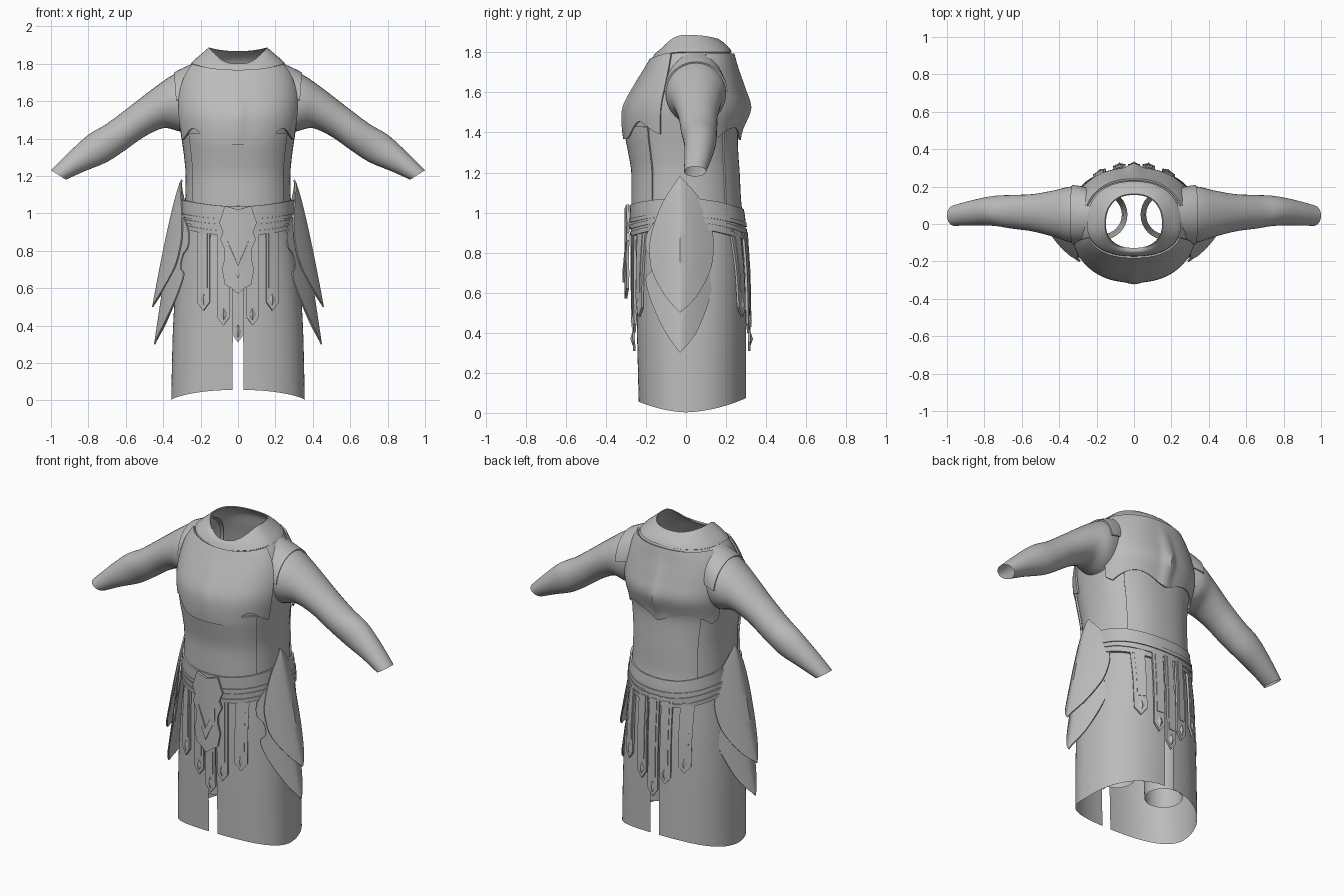
import bpy, bmesh, math
from math import sin, cos, pi, exp

old = bpy.data.objects.get("Cube")
if old:
    bpy.data.objects.remove(old, do_unlink=True)

grey = bpy.data.materials.new("plain grey")
grey.use_nodes = True
tone = (0.5, 0.5, 0.5, 1)
grey.diffuse_color = tone
grey.node_tree.nodes["Principled BSDF"].inputs["Base Color"].default_value = tone
parts = []


def sheet(name, rows, thick=0.0, closed=False):
    """Surface through rows of points, optionally thickened."""
    bm = bmesh.new()
    grid = [[bm.verts.new(p) for p in row] for row in rows]
    n = len(rows[0])
    for low, high in zip(grid, grid[1:]):
        for c in range(n if closed else n - 1):
            d = (c + 1) % n
            bm.faces.new((low[c], low[d], high[d], high[c]))
    bmesh.ops.remove_doubles(bm, verts=bm.verts[:], dist=0.0005)
    mesh = bpy.data.meshes.new(name)
    bm.to_mesh(mesh)
    bm.free()
    mesh.materials.append(grey)
    ob = bpy.data.objects.new(name, mesh)
    bpy.context.collection.objects.link(ob)
    if thick:
        mod = ob.modifiers.new("thickness", "SOLIDIFY")
        mod.thickness = thick
        mod.offset = 0
    parts.append(ob)
    return ob


def spread(a, b, n):
    return [a + (b - a) * i / n for i in range(n + 1)]


def sample(rows, t):
    """Smooth curve through table rows at fractional index t."""
    last = len(rows) - 1
    i = max(0, min(last - 1, int(t)))
    f = t - i
    quad = zip(rows[max(0, i - 1)], rows[i], rows[i + 1], rows[min(last, i + 2)])
    return [q + f * (r - p) / 2 + f * f * (p - 2.5 * q + 2 * r - s / 2)
            + f ** 3 * (1.5 * (q - r) + (s - p) / 2) for p, q, r, s in quad]


def at_height(rows, v):
    i = 0
    while i < len(rows) - 2 and v > rows[i + 1][0]:
        i += 1
    return sample(rows, i + (v - rows[i][0]) / (rows[i + 1][0] - rows[i][0]))


def power(s, e=0.87):
    return math.copysign(abs(s) ** e, s)


# height, half width, front, back, front lift, back lift
TORSO = [
    (.85, .29, -.25, .275, 0, 0), (.95, .287, -.258, .278, 0, 0),
    (1.05, .283, -.262, .265, 0, 0), (1.2, .28, -.262, .257, 0, 0),
    (1.3, .288, -.278, .25, 0, 0), (1.4, .302, -.295, .25, 0, 0),
    (1.52, .32, -.29, .285, 0, 0), (1.62, .32, -.245, .265, 0, 0),
    (1.72, .295, -.195, .24, -.01, 0), (1.8, .245, -.165, .222, -.035, 0),
    (1.85, .19, -.145, .19, -.055, -.01), (1.885, .15, -.128, .155, -.09, -.02)]
SKIRT = [(0, .357, -.235, .3), (.4, .347, -.245, .3),
         (.7, .325, -.25, .295), (.95, .292, -.25, .28)]


def torso(a, v, off=0.0):
    """Point on the torso; angle 0 is the front, growing to the left."""
    z, w, yf, yb, df, db = at_height(TORSO, v)
    c = cos(a)
    y = yf - off if c > 0 else yb + off
    lift = (df if c > 0 else db) * c * c
    return ((w + off) * power(sin(a)), y * abs(power(c)), z + lift)


def wrap(name, a0, a1, low, high, off, thick=0.01, cols=48, n=16, ridge=0.0):
    """Plate lying on the torso between two edge curves."""
    rows = []
    mid = (a0 + a1) / 2
    for f in spread(0, 1, n):
        row = []
        for a in spread(a0, a1, cols):
            v = low(a) + (high(a) - low(a)) * f
            crest = ridge * exp(-((a - mid) / 0.07) ** 2) * max(0, 1 - abs(v - 1.52) / 0.25)
            row.append(torso(a, v, off + crest))
        rows.append(row)
    return sheet(name, rows, thick)


# Tunic body
sheet("tunic_body", [[torso(a, v) for a in spread(-pi, pi, 64)[:-1]]
                     for v in spread(.87, 1.885, 50)], closed=True)

# Abdomen plates and chest plates with scalloped lower edges
def flat(v):
    return lambda a: v


def chest_edge(a):
    return 1.37 + .085 * exp(-((abs(.3 * sin(a)) - .21) / .06) ** 2)


def back_edge(a):
    return 1.365 + .06 * abs(sin(3 * (a - pi)))


wrap("front_abdomen_plate", -.95, .95, flat(1), flat(1.43), .006)
wrap("back_abdomen_plate", pi - .8, pi + .8, flat(1), flat(1.43), .006)
wrap("breastplate", -1.2, 1.2, chest_edge, flat(1.8), .012, ridge=.012)
wrap("backplate", pi - 1.2, pi + 1.2, back_edge, flat(1.79), .012, ridge=.025)
wrap("collar", -pi, pi, flat(1.8), flat(1.885), .004, .006, 64, 8)

# Belt and its raised bands
def belt_line(v):
    return lambda a: v + .035 * sin(a) ** 2 - .02 * max(0, -cos(a))


wrap("belt", -pi, pi, belt_line(.89), belt_line(1.04), .014, .012, 64, 4)
for name, v in (("lower", .89), ("middle", .92), ("upper", .95)):
    wrap(name + "_belt_band", -pi, pi, belt_line(v), belt_line(v + .02), .021, .008, 64, 1)

# Sleeves: top x, top z, bottom x, bottom z, centre y, half depth
ARM = [(.2, 1.81, .25, 1.42, .04, .14), (.34, 1.745, .32, 1.44, .05, .15),
       (.45, 1.67, .4, 1.455, .055, .125), (.58, 1.57, .5, 1.41, .06, .1),
       (.7, 1.48, .6, 1.34, .065, .09), (.8, 1.42, .7, 1.275, .07, .08),
       (.9, 1.33, .82, 1.225, .06, .068), (1, 1.23, .92, 1.18, .045, .055)]


def arm(t, a, side, grow=1.0):
    tx, tz, bx, bz, y, r = sample(ARM, t)
    c = cos(a) * grow / 2
    return (side * ((tx + bx) / 2 + (tx - bx) * c), y + r * grow * sin(a) * side,
            (tz + bz) / 2 + (tz - bz) * c)


# Hip guards: height, front edge, back edge
UPPER_LEAF = [(.5, -.03, -.03), (.58, -.1, .05), (.7, -.165, .115), (.8, -.18, .135),
              (.9, -.17, .13), (1.05, -.115, .08), (1.18, -.03, -.03)]
LOWER_LEAF = [(.3, -.03, -.03), (.4, -.1, .05), (.55, -.17, .11), (.67, -.2, .135),
              (.71, -.17, .11), (.78, -.175, .115), (.82, -.2, .14), (.9, -.19, .14), (1, -.12, .08)]


def leaf(name, table, ridge, side):
    rows = []
    for t in spread(0, len(table) - 1, 4 * len(table) - 4):
        z, y0, y1 = sample(table, t)
        rows.append([(side * (ridge(z) - .1 * (abs(y + .03) / .17) ** 1.3), y, z)
                     for y in spread(y0, -.03, 6) + spread(-.03, y1, 6)[1:]])
    sheet(name, rows, .008)


def skirt_point(a, f):
    bottom = .005 + (.075 if cos(a) > 0 else .095) * abs(cos(a)) ** 1.3
    z, w, yf, yb = at_height(SKIRT, bottom + (.94 - bottom) * f)
    return (w * power(sin(a)), (yf if cos(a) > 0 else yb) * abs(power(cos(a))), z)


for side, word in ((1, "left"), (-1, "right")):
    ring = spread(0, 2 * pi, 32)[:-1]
    sheet(word + "_sleeve", [[arm(t, a, side) for a in ring]
                             for t in spread(0, 7, 42)], closed=True)
    sheet(word + "_shoulder_cap", [[arm(t, a, side, 1.03) for a in spread(-1.5, 1.5, 20)]
                                   for t in spread(.3, 1, 6)], .008)
    leaf(word + "_upper_hip_guard", UPPER_LEAF,
         lambda z: .3 + .155 * (max(0, 1.18 - z) / .68) ** .8, side)
    leaf(word + "_lower_hip_guard", LOWER_LEAF, lambda z: .445 - .15 * (z - .3), side)
    # Skirt half, open along the centre
    sheet(word + "_skirt", [[skirt_point(side * a, f) for a in spread(.055, pi - .055, 40)]
                            for f in spread(0, 1, 16)])
    # Trouser leg inside the skirt
    sheet(word + "_trouser_leg", [[(side * .17 + r * cos(a), .05 + r * sin(a), z) for a in ring]
                                  for z, r in ((.18, .105), (.45, .115), (.9, .135))], closed=True)


# Hanging straps with pointed ends and studs
def strap(name, x, tip, face):
    def on_skirt(px, z, off):
        _, w, yf, yb = at_height(SKIRT, z)
        depth = (1 - (abs(px) / w) ** 2.3) ** (1 / 2.3)
        return (px, (yf - off if face < 0 else yb + off) * depth, z)
    half = .033
    rows = [[on_skirt(x + d * half, z + (.045 * abs(d) if i == 0 else 0), .016)
             for d in (-1, 0, 1)] for i, z in enumerate([tip] + spread(tip + .06, .92, 6))]
    sheet(name, rows, .012)
    inner = [[on_skirt(x + d * half * .6, z, .025) for d in (-1, 1)]
             for z in spread(tip + .12, .9, 5)]
    sheet(name + "_panel", inner, .004)
    z = tip + .06
    top, peak, end = (on_skirt(x, z + .035, .022), on_skirt(x, z, .034), on_skirt(x, z - .035, .022))
    wing = [on_skirt(x + d * .018, z, .022) for d in (-1, 1)]
    sheet(name + "_stud", [[end, end, end], [wing[0], peak, wing[1]], [top, top, top]])


for face, word in ((-1, "front"), (1, "back")):
    strap(word + "_centre_strap", 0, .31, face)
    for side, hand in ((1, "left"), (-1, "right")):
        strap(f"{word}_{hand}_inner_strap", side * .078, .4, face)
        strap(f"{word}_{hand}_outer_strap", side * .184, .48, face)

# Belt ornament with a stepped outline: outer height, inner height, half width
ORNAMENT = [(.6, .57, .035), (.62, .6, .07), (.7, .69, .085), (.76, .75, .07),
            (.81, .8, .072), (.86, .85, .095), (.9, .89, .08), (.95, .94, .1),
            (.99, .98, .085), (1.04, 1.02, .07)]
sheet("belt_ornament", [[(d * w, -.3 + .12 * w * abs(d), zi + (zo - zi) * abs(d))
                         for d in (-1, -.5, 0, .5, 1)] for zo, zi, w in ORNAMENT], .014)
sheet("ornament_chevron", [[(d * .055, -.312 + .012 * abs(d), z + .13 * abs(d))
                            for d in (-1, -.4, 0, .4, 1)] for z in (.65, .72)], .008)

# Make thickness real, then smooth with sharp rims
for ob in bpy.context.selected_objects:
    ob.select_set(False)
for ob in parts:
    ob.select_set(True)
bpy.context.view_layer.objects.active = parts[0]
bpy.ops.object.convert(target="MESH")
bpy.ops.object.shade_smooth_by_angle(angle=math.radians(35))
